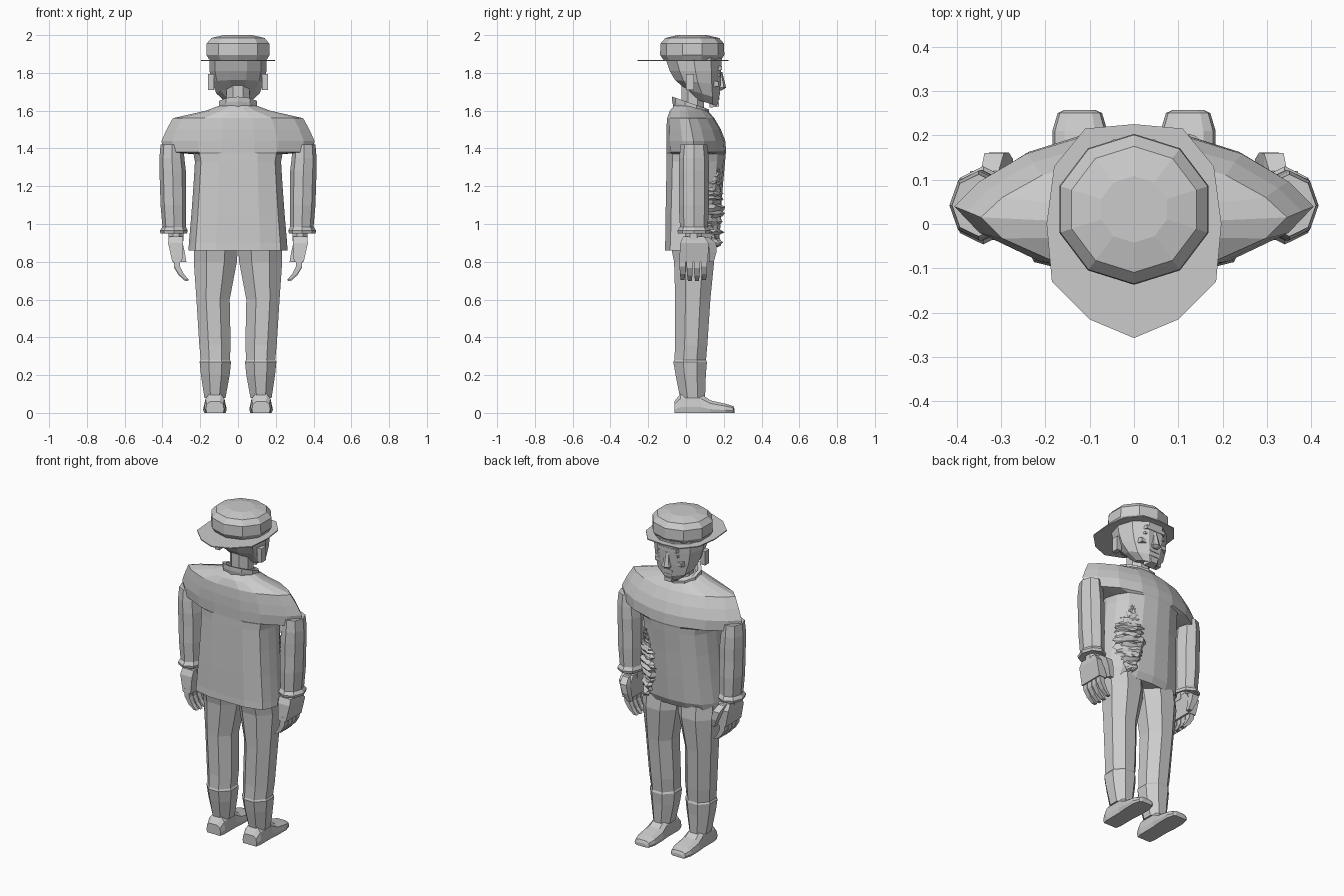
import bpy, bmesh, math, random
from mathutils import Vector

random.seed(4)
cube = bpy.data.objects.get("Cube")
if cube:
    bpy.data.objects.remove(cube)

grey = bpy.data.materials.new("plain grey")
grey.use_nodes = True
grey.diffuse_color = (0.6, 0.6, 0.6, 1)
grey.node_tree.nodes["Principled BSDF"].inputs["Base Color"].default_value = (0.6, 0.6, 0.6, 1)


def loft(name, rings, closed=True):
    """Skin a list of equal-length point rings; closed rings get end caps."""
    bm = bmesh.new()
    rows = [[bm.verts.new(p) for p in ring] for ring in rings]
    n = len(rows[0])
    for a, b in zip(rows, rows[1:]):
        for i in range(n if closed else n - 1):
            j = (i + 1) % n
            bm.faces.new((a[i], a[j], b[j], b[i]))
    if closed:
        bm.faces.new(rows[0])
        bm.faces.new(rows[-1])
    bmesh.ops.recalc_face_normals(bm, faces=bm.faces)
    mesh = bpy.data.meshes.new(name)
    bm.to_mesh(mesh)
    bm.free()
    mesh.materials.append(grey)
    obj = bpy.data.objects.new(name, mesh)
    bpy.context.collection.objects.link(obj)
    return obj


def oval(cx, cy, z, rx, ry, n=8, tilt=0.0, flat=False):
    """Horizontal n-gon; flat=True puts edges, not corners, on the axes."""
    off = math.pi / n if flat else 0
    k = 1 / math.cos(math.pi / n) if flat else 1
    pts = []
    for i in range(n):
        a = math.pi / 2 + off + 2 * math.pi * i / n
        x, y = k * rx * math.cos(a), k * ry * math.sin(a)
        pts.append((cx + x, cy + y, z + tilt * y))
    return pts


def outline(half, z, hw, front, back):
    """Mirrored body section from a half outline of (width, depth) fractions."""
    full = half + [(-u, t) for u, t in half[-2:0:-1]]
    return [(u * hw, back + t * (front - back), z) for u, t in full]


def block(name, centre, size, taper=1.0):
    """Box whose +y end is scaled by taper."""
    c, h = Vector(centre), Vector(size) / 2
    rings = []
    for sy, k in ((-1, 1), (1, taper)):
        rings.append([c + Vector((sx * h.x * k, sy * h.y, sz * h.z * k))
                      for sx, sz in ((-1, -1), (1, -1), (1, 1), (-1, 1))])
    return loft(name, rings)


# Jacket: boxy body that steps out into wide, tapering shoulders
BODY = [(0, 1), (.4, .97), (.75, .86), (.92, .66), (1, .45),
        (.95, .28), (.86, .1), (.45, 0), (0, 0)]
YOKE = [(0, 1), (.27, .97), (.6, .84), (.86, .64), (1, .46),
        (.86, .27), (.52, .06), (.22, 0), (0, 0)]
body = [(.86, .262, .15, -.112), (.9, .26, .17, -.11), (1.05, .247, .183, -.108),
        (1.2, .236, .195, -.105), (1.33, .228, .207, -.103), (1.37, .235, .21, -.102)]
yoke = [(1.38, .395, .213, -.102), (1.44, .405, .208, -.104), (1.5, .378, .185, -.104),
        (1.56, .345, .15, -.1), (1.6, .17, .115, -.085), (1.63, .09, .08, -.06)]
loft("jacket", [outline(BODY, *r) for r in body] + [outline(YOKE, *r) for r in yoke])


# Torn cloth on one side of the jacket front: jagged horizontal shreds
def tear_row(k, rows, cols=7):
    f = k / rows
    z = .88 + .42 * f
    half = .012 + .066 * math.sin(math.pi * min(1, f * 1.05)) ** .8 if f < .95 else .012
    half *= random.uniform(.8, 1.1)
    bulge = random.uniform(-.006, .02)
    pts = []
    for c in range(cols):
        u = 2 * c / (cols - 1) - 1
        x = .155 + half * u
        y = .19 - 1.6 * max(0, x - .08) ** 1.6
        edge = -.02 if abs(u) == 1 else 0
        pts.append((x, y + bulge + edge + random.uniform(-.004, .006),
                    z + random.uniform(-.006, .006)))
    return pts


loft("torn_cloth", [tear_row(k, 38) for k in range(39)], closed=False)

# Collar and neck, tilted down towards the chin
loft("collar", [oval(0, .025, z, rx, ry, 10, -.35) for z, rx, ry in
                ((1.58, .1, .09), (1.615, .107, .098), (1.64, .107, .098), (1.64, .085, .08), (1.61, .07, .065))])
loft("neck", [oval(0, .035, z, .062, .06, 8, -.1, True) for z in (1.58, 1.76)])

# Head
head = [(1.645, .1, .06, .065, -.3), (1.69, .085, .108, .09, -.3), (1.75, .062, .132, .12, -.1),
        (1.81, .05, .143, .136, 0), (1.88, .04, .145, .15, 0)]
loft("head", [oval(0, cy, z, rx, ry, 10, t, True) for z, cy, rx, ry, t in head])
loft("nose", [oval(0, y, z, rx, ry, 6) for z, y, rx, ry in
              ((1.805, .18, .012, .012), (1.745, .187, .022, .02), (1.722, .188, .032, .024), (1.708, .178, .02, .012))])
block("brow", (0, .172, 1.825), (.15, .035, .025), .85)
block("upper_lip", (0, .163, 1.692), (.09, .035, .016), .7)
block("lower_lip", (0, .16, 1.664), (.07, .035, .014), .7)
block("chin", (0, .15, 1.633), (.07, .05, .034), .65)

# Cap with its peak pointing to the rear
loft("cap_crown", [oval(0, .033, z, r * 1.04, r, 10) for z, r in
                   ((1.865, .15), (1.895, .17), (1.955, .168), (1.985, .142), (2, .075))])
rim = [(0, .225), (.11, .215), (.18, .13), (.197, .0), (.185, -.13), (.1, -.215), (0, -.257)]
rim += [(-x, y) for x, y in rim[-2:0:-1]]
loft("cap_brim", [[(x, y, z) for x, y in rim] for z in (1.862, 1.868)])

# Paired parts
leg = [(.88, .117, .117, .03, .11), (.8, .12, .114, .043, .106), (.6, .132, .088, .036, .093),
       (.36, .122, .083, .028, .085), (.28, .12, .077, .022, .084), (.27, .12, .083, .022, .089),
       (.2, .12, .076, .025, .08), (.08, .122, .056, .035, .066)]
sleeve = [(1.42, .35, .06, .07), (1.35, .35, .066, .078), (1.28, .346, .07, .08), (1.2, .344, .069, .078),
          (1.1, .342, .068, .08), (.985, .338, .062, .074), (.965, .34, .074, .088),
          (.95, .34, .07, .084), (.955, .335, .045, .055)]
shoe = [(-.062, .048, .06), (-.03, .056, .1), (.08, .056, .1), (.13, .062, .066),
        (.21, .062, .048), (.25, .05, .036), (.257, .035, .02)]
finger = [(.325, .815, .017), (.322, .765, .016), (.3, .725, .014), (.27, .695, .01)]
thumb = [(.325, .1, .93, .02), (.315, .138, .9, .022), (.3, .143, .85, .018), (.285, .135, .8, .012)]

for s, side in ((1, "left"), (-1, "right")):
    loft(side + "_trouser_leg",
         [oval(s * cx, cy, z, rx, ry, 8, 0, True) for z, cx, rx, cy, ry in leg])
    loft(side + "_shoe",
         [[(s * (.122 + u * w), y, v * h) for u, v in
           ((-.9, 0), (.9, 0), (1, .3), (.9, .75), (.55, 1), (-.55, 1), (-.9, .75), (-1, .3))]
          for y, w, h in shoe])
    loft(side + "_sleeve", [oval(s * cx, .042, z, rx, ry) for z, cx, rx, ry in sleeve])
    # Hand: wrist, palm, four curled fingers and a thumb
    loft(side + "_wrist", [oval(s * .328, .04, z, .04, .045, 8, 0, True) for z in (.97, .91)])
    loft(side + "_palm",
         [oval(s * cx, cy, z, rx, ry, 4, 0, True) for z, cx, cy, rx, ry in
          ((.935, .328, .04, .038, .055), (.9, .33, .045, .04, .075), (.8, .322, .04, .026, .076))])
    for i in range(4):
        loft(f"{side}_finger_{i + 1}",
             [oval(s * x, -.018 + .038 * i, z + .006 * abs(i - 1.5), r, r, 4, 0, True)
              for x, z, r in finger])
    loft(side + "_thumb", [oval(s * x, y, z, r, r, 4, 0, True) for x, y, z, r in thumb])
    # Face sides
    block(side + "_ear", (s * .143, .022, 1.752), (.03, .042, .085))
    block(side + "_eye", (s * .05, .166, 1.79), (.05, .03, .018), .7)
    block(side + "_cheek", (s * .07, .148, 1.742), (.06, .05, .04), .6)
